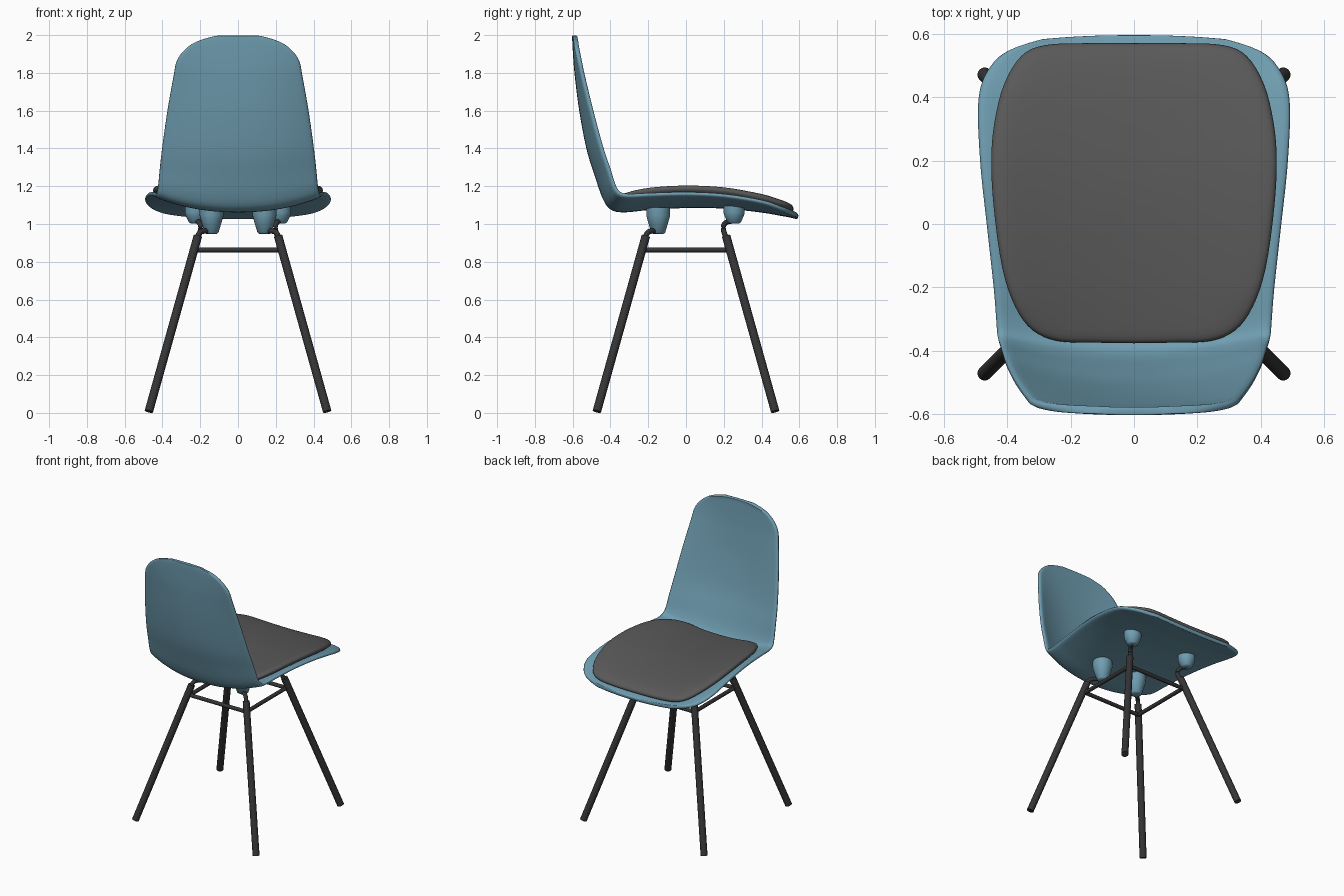
import bpy, bmesh, math
from mathutils import Vector

if "Cube" in bpy.data.objects:
    bpy.data.objects.remove(bpy.data.objects["Cube"])


def material(name, rgb):
    m = bpy.data.materials.new(name)
    m.diffuse_color = (*rgb, 1)
    m.use_nodes = True
    m.node_tree.nodes["Principled BSDF"].inputs["Base Color"].default_value = m.diffuse_color
    return m


BLUE = material("dusty blue", (0.16, 0.34, 0.44))
GREY = material("pad grey", (0.10, 0.10, 0.10))
BLACK = material("leg black", (0.035, 0.035, 0.035))


def make(name, verts, faces, mat, angle=180):
    me = bpy.data.meshes.new(name)
    me.from_pydata(verts, [], faces)
    bm = bmesh.new()
    bm.from_mesh(me)
    bmesh.ops.recalc_face_normals(bm, faces=bm.faces)
    bm.to_mesh(me)
    bm.free()
    for p in me.polygons:
        p.use_smooth = True
    if angle < 180:
        me.set_sharp_from_angle(angle=math.radians(angle))
    me.materials.append(mat)
    ob = bpy.data.objects.new(name, me)
    bpy.context.collection.objects.link(ob)
    return ob


def spline(rows, steps):
    """Catmull-Rom through rows of numbers."""
    out = []
    n = len(rows)
    for i in range(n - 1):
        a, b, c, d = (rows[max(0, min(n - 1, i + k))] for k in (-1, 0, 1, 2))
        for s in range(steps):
            t = s / steps
            out.append([0.5 * (2*q + (r-p)*t + (2*p-5*q+4*r-s2)*t*t + (3*q-p-3*r+s2)*t**3)
                        for p, q, r, s2 in zip(a, b, c, d)])
    out.append(list(rows[-1]))
    return out


# Shell: rows of centre y, centre z, edge y, edge z, half width
SHELL = [
    (0.594, 1.036, 0.583, 1.052, 0.29),
    (0.560, 1.045, 0.550, 1.065, 0.39),
    (0.500, 1.056, 0.500, 1.085, 0.452),
    (0.400, 1.073, 0.400, 1.120, 0.492),
    (0.200, 1.094, 0.200, 1.153, 0.487),
    (0.000, 1.097, 0.000, 1.163, 0.466),
    (-0.200, 1.086, -0.200, 1.158, 0.444),
    (-0.320, 1.074, -0.300, 1.154, 0.436),
    (-0.390, 1.085, -0.350, 1.165, 0.432),
    (-0.430, 1.140, -0.378, 1.205, 0.424),
    (-0.472, 1.260, -0.405, 1.290, 0.416),
    (-0.515, 1.400, -0.445, 1.410, 0.402),
    (-0.553, 1.600, -0.497, 1.600, 0.375),
    (-0.576, 1.780, -0.543, 1.780, 0.343),
    (-0.584, 1.870, -0.562, 1.865, 0.325),
    (-0.588, 1.935, -0.575, 1.925, 0.28),
    (-0.590, 1.975, -0.582, 1.968, 0.215),
    (-0.590, 1.998, -0.586, 1.996, 0.11),
]
rows = spline(SHELL, 4)
NV = 24
verts, faces = [], []
for cy, cz, ey, ez, w in rows:
    for j in range(NV + 1):
        v = 2 * j / NV - 1
        k = abs(v) ** 2.2
        verts.append((w * v, cy + (ey - cy) * k, cz + (ez - cz) * k))
for i in range(len(rows) - 1):
    for j in range(NV):
        a = i * (NV + 1) + j
        faces.append((a, a + 1, a + NV + 2, a + NV + 1))
shell = make("seat_shell", verts, faces, BLUE)
mod = shell.modifiers.new("thickness", 'SOLIDIFY')
mod.thickness, mod.offset = 0.025, 0
mod = shell.modifiers.new("round", 'SUBSURF')
mod.levels = mod.render_levels = 1


def shell_z(x, y):
    for a, b in zip(rows, rows[1:]):
        if b[0] <= y <= a[0]:
            t = (a[0] - y) / (a[0] - b[0])
            _, cz, _, ez, w = [p + (q - p) * t for p, q in zip(a, b)]
            return cz + (ez - cz) * min(1, abs(x) / w) ** 2.2
    return rows[0][1]


# Seat pad: rounded outline, domed rings laid over the shell
half = spline([(0, 0.570), (0.15, 0.570), (0.28, 0.564), (0.355, 0.53), (0.41, 0.44),
               (0.44, 0.32), (0.45, 0.20), (0.442, 0.05), (0.415, -0.14), (0.375, -0.26),
               (0.32, -0.335), (0.24, -0.369), (0.12, -0.374), (0, -0.376)], 4)
outline = half + [[-x, y] for x, y in half[-2:0:-1]]
N = len(outline)
scales = [0.15, 0.35, 0.55, 0.72, 0.84, 0.91, 0.95, 0.975, 0.992, 1.0]
rings = [(s, 0.006 + 0.028 - 0.028 * math.sqrt(1 - s**16)) for s in scales]
rings += [(s, 0.034 + 0.030 * math.sqrt(1 - s**14)) for s in scales[-2::-1]]
C = 0.1
verts, faces = [], []
for s, h in rings:
    for x, y in outline:
        px, py = x * s, C + (y - C) * s
        verts.append((px, py, shell_z(px, py) + h))
for i in range(len(rings) - 1):
    for j in range(N):
        k = (j + 1) % N
        faces.append((i*N + j, i*N + k, (i+1)*N + k, (i+1)*N + j))
for i, h in ((0, 0.006), (len(rings) - 1, 0.064)):
    verts.append((0, C, shell_z(0, C) + h))
    faces += [(i*N + j, i*N + (j+1) % N, len(verts) - 1) for j in range(N)]
make("seat_pad", verts, faces, GREY)


def tube(name, pts, r, smooth=False):
    """Round bar swept along points."""
    pts = [Vector(p) for p in (spline(pts, 6) if smooth else pts)]
    sides, vs, fs = 16, [], []
    for i, p in enumerate(pts):
        d = pts[min(i + 1, len(pts) - 1)] - pts[max(i - 1, 0)]
        q = d.to_track_quat('Z', 'Y')
        for j in range(sides):
            a = 2 * math.pi * j / sides
            vs.append(p + q @ Vector((r * math.cos(a), r * math.sin(a), 0)))
    for i in range(len(pts) - 1):
        for j in range(sides):
            k = (j + 1) % sides
            fs.append((i*sides + j, i*sides + k, (i+1)*sides + k, (i+1)*sides + j))
    fs += [tuple(range(sides)), tuple(range(len(vs) - sides, len(vs)))]
    return make(name, vs, fs, BLACK, 40)


def lathe(name, x, y, prof):
    """Turned solid from radius, height pairs."""
    sides, vs, fs = 28, [], []
    for r, z in prof:
        for j in range(sides):
            a = 2 * math.pi * j / sides
            vs.append((x + r * math.cos(a), y + r * math.sin(a), z))
    for i in range(len(prof) - 1):
        for j in range(sides):
            k = (j + 1) % sides
            fs.append((i*sides + j, i*sides + k, (i+1)*sides + k, (i+1)*sides + j))
    fs += [tuple(range(sides)), tuple(range(len(vs) - sides, len(vs)))]
    return make(name, vs, fs, BLUE, 40)


# Legs, bent top wires and mounts, left and right
for side, sx in (("left", -1), ("right", 1)):
    for end, sy in (("rear", -1), ("front", 1)):
        tube(f"{end}_leg_{side}", [(sx*0.472, sy*0.472, 0.008), (sx*0.213, sy*0.213, 0.935)], 0.0225)
    tube(f"rear_wire_{side}", [(sx*0.216, -0.216, 0.92), (sx*0.206, -0.206, 0.95),
                               (sx*0.185, -0.187, 0.962), (sx*0.14, -0.148, 0.962)], 0.014, True)
    tube(f"front_wire_{side}", [(sx*0.216, 0.216, 0.92), (sx*0.199, 0.199, 0.965),
                                (sx*0.200, 0.202, 0.998), (sx*0.213, 0.225, 1.013),
                                (sx*0.228, 0.258, 1.016)], 0.014, True)
    lathe(f"rear_mount_{side}", sx*0.14, -0.147,
          [(0.028, 0.948), (0.037, 0.955), (0.058, 1.025), (0.063, 1.045), (0.063, 1.088)])
    lathe(f"front_mount_{side}", sx*0.225, 0.255,
          [(0.026, 1.003), (0.036, 1.010), (0.052, 1.045), (0.056, 1.06), (0.056, 1.095)])

# Square of cross bars between the legs
B, H = 0.222, 0.863
for name, s in (("rear", -1), ("front", 1)):
    tube(f"{name}_cross_bar", [(-B, s*B, H), (B, s*B, H)], 0.013)
for name, s in (("left", -1), ("right", 1)):
    tube(f"{name}_cross_bar", [(s*B, -B, H), (s*B, B, H)], 0.013)
